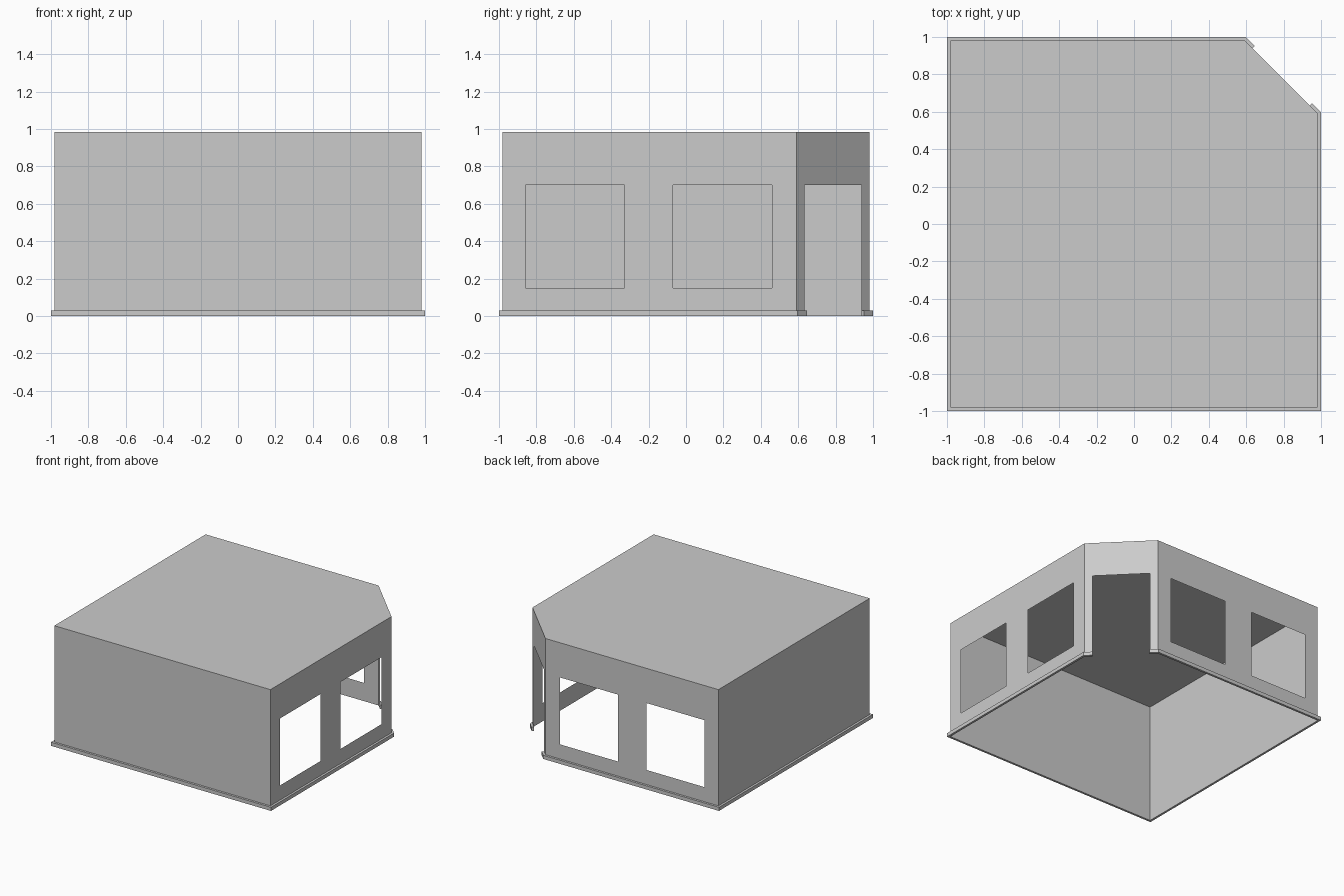
import bpy, bmesh
from mathutils import Vector

if "Cube" in bpy.data.objects:
    bpy.data.objects.remove(bpy.data.objects["Cube"])

W, H = 0.982, 0.985          # wall half-width, wall height
C = 0.59                     # start of the cut corner
TRIM_H, TRIM_D = 0.03, 0.018
SILL, HEAD = 0.15, 0.70


def finish(name, bm):
    bmesh.ops.remove_doubles(bm, verts=bm.verts, dist=1e-5)
    me = bpy.data.meshes.new(name)
    bm.to_mesh(me)
    bm.free()
    ob = bpy.data.objects.new(name, me)
    bpy.context.collection.objects.link(ob)
    return ob


def wall(name, p, q, openings=()):
    """Thin wall from p to q; openings are (start, end, bottom, top) along it."""
    bm = bmesh.new()
    p, q = Vector(p), Vector(q)
    length = (q - p).length

    def panel(a, b, z0, z1):
        if b - a > 1e-5 and z1 - z0 > 1e-5:
            pa, pb = p.lerp(q, a / length), p.lerp(q, b / length)
            bm.faces.new([bm.verts.new((v.x, v.y, z)) for v, z in
                          ((pa, z0), (pb, z0), (pb, z1), (pa, z1))])

    u = 0
    for a, b, z0, z1 in openings:
        panel(u, a, 0, H)
        panel(a, b, 0, z0)
        panel(a, b, z1, H)
        u = b
    panel(u, length, 0, H)
    return finish(name, bm)


# Walls: two plain, two with a pair of windows, and the corner with a doorway
wins = [(-0.857, -0.33), (-0.07, 0.46)]
wall("front_wall", (-W, -W), (W, -W))
wall("left_wall", (-W, W), (-W, -W))
wall("right_window_wall", (W, -W), (W, C),
     [(a + W, b + W, SILL, HEAD) for a, b in wins])
wall("back_window_wall", (C, W), (-W, W),
     [(C - b, C - a, SILL, HEAD) for a, b in reversed(wins)])
diag = (W - C) * 2 ** 0.5
jamb = 0.043 * 2 ** 0.5
wall("corner_door_wall", (W, C), (C, W), [(jamb, diag - jamb, 0, HEAD)])

# Flat roof
bm = bmesh.new()
bm.faces.new([bm.verts.new((x, y, H)) for x, y in
              ((-W, -W), (W, -W), (W, C), (C, W), (-W, W))])
finish("roof", bm)

# Base trim running round the walls from one door jamb to the other
d, k = TRIM_D, 0.043
o, m = d * 0.7071, d * 0.4142
half_in = [(C + k, W - k), (C, W), (-W, W)]
half_out = [(C + k + o, W - k + o), (C + m, W + d), (-W - d, W + d)]


def full(half, corner):
    return half + [(-corner, -corner)] + [(y, x) for x, y in reversed(half)]


inner, outer = full(half_in, W), full(half_out, W + d)
bm = bmesh.new()
rings = [[bm.verts.new((*v, z)) for v, z in
          ((i, 0), (e, 0), (e, TRIM_H), (i, TRIM_H))]
         for i, e in zip(inner, outer)]
for r, s in zip(rings, rings[1:]):
    for j in range(4):
        n = (j + 1) % 4
        bm.faces.new((r[j], s[j], s[n], r[n]))
bm.faces.new(rings[0])
bm.faces.new(reversed(rings[-1]))
bmesh.ops.recalc_face_normals(bm, faces=bm.faces)
finish("base_trim", bm)
